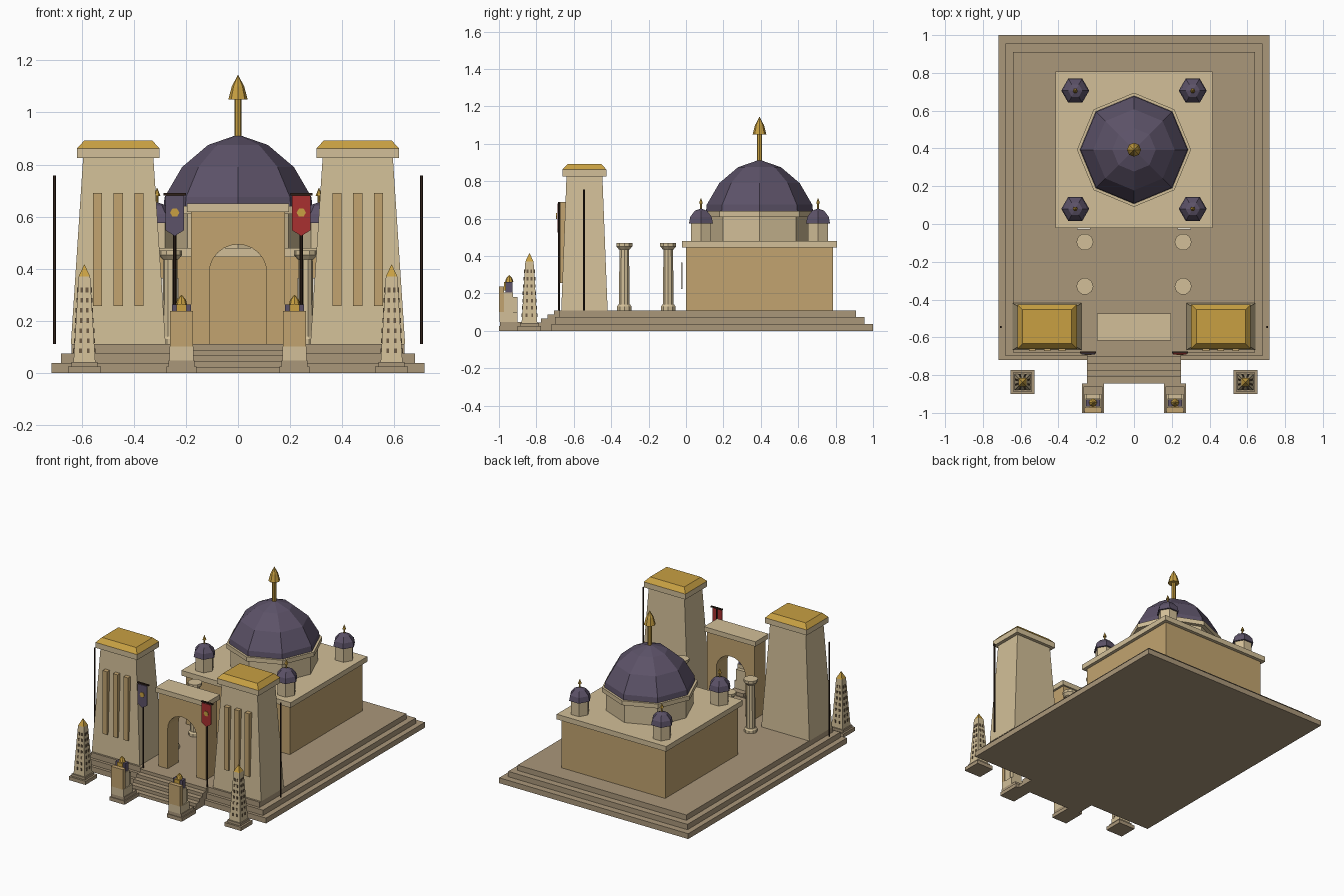
import bpy, bmesh, math

cube = bpy.data.objects.get("Cube")
if cube:
    bpy.data.objects.remove(cube, do_unlink=True)


def material(name, hex_code):
    rgb = [int(hex_code[i:i + 2], 16) / 255 for i in (0, 2, 4)]
    lin = [c / 12.92 if c < 0.04 else ((c + 0.055) / 1.055) ** 2.4 for c in rgb]
    m = bpy.data.materials.new(name)
    m.use_nodes = True
    m.diffuse_color = (*lin, 1)
    m.node_tree.nodes["Principled BSDF"].inputs["Base Color"].default_value = (*lin, 1)
    return m


CREAM = material("cream_stone", "D2BF98")
TAN = material("tan_stone", "C2A470")
PAVING = material("paving_stone", "AA977A")
GOLD = material("gold", "C8A042")
PURPLE = material("purple_tile", "5C5268")
RED = material("red_cloth", "A83030")
DARK = material("dark_wood", "2E2018")
GLYPH = material("carved_brown", "6E5C46")
IVORY = material("ivory", "EEE8DA")


def finish(name, bm, mat):
    bmesh.ops.recalc_face_normals(bm, faces=bm.faces)
    mesh = bpy.data.meshes.new(name)
    bm.to_mesh(mesh)
    bm.free()
    mesh.materials.append(mat)
    ob = bpy.data.objects.new(name, mesh)
    bpy.context.collection.objects.link(ob)
    return ob


def block(name, x, y, z, mat, top=None):
    """Box from (min, max) ranges; top gives half sizes of a tapered upper face."""
    cx, cy = sum(x) / 2, sum(y) / 2
    low = ((x[1] - x[0]) / 2, (y[1] - y[0]) / 2)
    bm = bmesh.new()
    rings = []
    for (hx, hy), h in ((low, z[0]), (top or low, z[1])):
        rings.append([bm.verts.new((cx + sx * hx, cy + sy * hy, h))
                      for sx, sy in ((-1, -1), (1, -1), (1, 1), (-1, 1))])
    bm.faces.new(rings[0])
    bm.faces.new(rings[1])
    for i in range(4):
        j = (i + 1) % 4
        bm.faces.new((rings[0][i], rings[0][j], rings[1][j], rings[1][i]))
    return finish(name, bm, mat)


def centred(name, cx, cy, hx, hy, z, mat, top=None):
    return block(name, (cx - hx, cx + hx), (cy - hy, cy + hy), z, mat, top)


def turned(name, cx, cy, profile, sides, mat):
    """Faceted turned shape from (radius, height) pairs."""
    bm = bmesh.new()
    rings = []
    for r, h in profile:
        if r == 0:
            rings.append([bm.verts.new((cx, cy, h))] * sides)
        else:
            rings.append([bm.verts.new((cx + r * math.cos(math.tau * i / sides),
                                        cy + r * math.sin(math.tau * i / sides), h))
                          for i in range(sides)])
    for a, b in zip(rings, rings[1:]):
        for i in range(sides):
            j = (i + 1) % sides
            bm.faces.new(list(dict.fromkeys((a[i], a[j], b[j], b[i]))))
    for ring in (rings[0], rings[-1]):
        if len(set(ring)) > 2:
            bm.faces.new(ring)
    return finish(name, bm, mat)


def plate(name, outline, y0, y1, mat):
    """Outline in x and z, extruded along y."""
    bm = bmesh.new()
    face = bm.faces.new([bm.verts.new((x, y0, z)) for x, z in outline])
    moved = bmesh.ops.extrude_face_region(bm, geom=[face])["geom"]
    bmesh.ops.translate(bm, vec=(0, y1 - y0, 0),
                        verts=[g for g in moved if isinstance(g, bmesh.types.BMVert)])
    return finish(name, bm, mat)


FLOOR = 0.11

# Stepped platform and front stairs
for i, (hx, front, back) in enumerate(((0.717, -0.72, 1.0), (0.68, -0.70, 0.955), (0.64, -0.68, 0.91))):
    block(f"platform_tier_{i + 1}", (-hx, hx), (front, back),
          (FLOOR * i / 3, FLOOR * (i + 1) / 3), PAVING)
for i in range(5):
    block(f"stair_{i + 1}", (-0.25, 0.25), (-0.845 + 0.035 * i, -0.64),
          (0.022 * i, 0.022 * (i + 1)), PAVING)

# Temple hall
CY = 0.393
centred("hall", 0, CY, 0.393, 0.393, (FLOOR, 0.445), TAN)
centred("hall_roof", 0, CY, 0.415, 0.415, (0.445, 0.48), CREAM)

# Main dome
turned("drum", 0, CY, [(0.275, 0.48), (0.275, 0.61)], 8, CREAM)
turned("drum_cornice", 0, CY, [(0.302, 0.61), (0.302, 0.64)], 8, CREAM)
turned("main_dome", 0, CY,
       [(0.286, 0.64), (0.282, 0.675), (0.215, 0.79), (0.115, 0.875), (0, 0.915)], 8, PURPLE)
turned("dome_mast", 0, CY, [(0.014, 0.9), (0.014, 1.06)], 8, GOLD)
turned("dome_finial", 0, CY, [(0.037, 1.05), (0.024, 1.1), (0, 1.145)], 8, GOLD)

# Corner turrets
for sx in (-1, 1):
    for sy in (-1, 1):
        x, y = 0.311 * sx, CY + 0.313 * sy
        turned("turret", x, y, [(0.062, 0.48), (0.062, 0.578)], 6, CREAM)
        turned("turret_dome", x, y,
               [(0.074, 0.575), (0.066, 0.61), (0.038, 0.642), (0, 0.655)], 6, PURPLE)
        turned("turret_spike", x, y, [(0.005, 0.64), (0.005, 0.68), (0.013, 0.68), (0, 0.712)], 6, GOLD)

# Gateway with arched opening
arch = [(0.11 * math.cos(math.pi * i / 12), 0.385 + 0.108 * math.sin(math.pi * i / 12))
        for i in range(13)]
plate("gateway", [(-0.18, FLOOR), (-0.18, 0.617), (0.18, 0.617), (0.18, FLOOR), (0.11, FLOOR)]
      + arch + [(-0.11, FLOOR)], -0.605, -0.485, TAN)
block("gateway_cap", (-0.195, 0.195), (-0.617, -0.473), (0.617, 0.65), CREAM)


def tower(s):
    x, y = 0.46 * s, -0.543
    centred("tower", x, y, 0.182, 0.124, (FLOOR, 0.825), CREAM, (0.135, 0.096))
    centred("tower_cornice", x, y, 0.158, 0.118, (0.825, 0.862), CREAM)
    centred("tower_gold_roof", x, y, 0.158, 0.118, (0.862, 0.893), GOLD, (0.13, 0.09))
    for k in (-1, 0, 1):
        centred("tower_panel", x + 0.079 * k, -0.65, 0.0175, 0.023, (0.257, 0.69), TAN)
    turned("tower_side_pole", 0.705 * s, -0.545, [(0.006, FLOOR), (0.006, 0.757)], 6, DARK)


def column(x, y):
    turned("column_base", x, y, [(0.041, FLOOR), (0.041, 0.13), (0.034, 0.14)], 10, CREAM)
    turned("column_shaft", x, y, [(0.03, 0.14), (0.027, 0.445)], 10, CREAM)
    turned("column_capital", x, y, [(0.03, 0.435), (0.045, 0.452), (0.045, 0.47)], 10, CREAM)


def obelisk(s):
    x, y = 0.59 * s, -0.837
    centred("obelisk_base", x, y, 0.063, 0.063, (0, 0.025), PAVING)
    centred("obelisk_step", x, y, 0.05, 0.05, (0.025, 0.042), PAVING)
    centred("obelisk_shaft", x, y, 0.042, 0.042, (0.042, 0.37), CREAM, (0.022, 0.022))
    centred("obelisk_tip", x, y, 0.022, 0.022, (0.37, 0.415), GOLD, (0.001, 0.001))
    # Carved marks in two rows on every face
    for row in range(7):
        z = 0.075 + 0.039 * row
        half = 0.042 - 0.02 * (z - 0.042) / 0.328
        for k in (-1, 1):
            for d in (-1, 1):
                off = k * half * 0.38
                centred("obelisk_mark", x + off, y + d * half, 0.005, 0.003, (z, z + 0.018), GLYPH)
                centred("obelisk_mark", x + d * half, y + off, 0.003, 0.005, (z, z + 0.018), GLYPH)


def guardian(s):
    x = 0.217 * s
    block("guardian_base", (x - 0.057, x + 0.057), (-1.0, -0.845), (0, 0.025), PAVING)
    block("guardian_step", (x - 0.05, x + 0.05), (-0.995, -0.86), (0.025, 0.048), PAVING)
    block("guardian_plinth", (x - 0.046, x + 0.046), (-0.998, -0.9), (0.048, 0.1), CREAM)
    block("guardian_front_slab", (x - 0.045, x + 0.045), (-1.0, -0.972), (0.1, 0.237), TAN)
    block("guardian_body", (x - 0.04, x + 0.04), (-0.972, -0.925), (0.1, 0.205), CREAM)
    block("guardian_back", (x - 0.034, x + 0.034), (-0.925, -0.9), (0.1, 0.18), CREAM)
    block("guardian_headdress", (x - 0.036, x + 0.036), (-0.965, -0.928), (0.205, 0.262), PURPLE)
    centred("guardian_face", x, -0.962, 0.02, 0.01, (0.215, 0.262), GOLD)
    turned("guardian_crown", x, -0.945, [(0.022, 0.262), (0.017, 0.28), (0, 0.3)], 8, GOLD)


def banner(s, cloth):
    x, y = 0.243 * s, -0.68
    turned("banner_pole", x, y, [(0.006, FLOOR), (0.006, 0.69)], 6, DARK)
    centred("banner_crossbar", x, y, 0.043, 0.005, (0.681, 0.69), DARK)
    plate("banner_cloth", [(x - 0.036, 0.681), (x - 0.036, 0.548), (x, 0.525),
                           (x + 0.036, 0.548), (x + 0.036, 0.681)], y - 0.011, y - 0.006, cloth)
    plate("banner_emblem", [(x + 0.018 * math.cos(math.tau * i / 6),
                             0.615 + 0.018 * math.sin(math.tau * i / 6)) for i in range(6)],
          y - 0.014, y - 0.01, GOLD)


for side, cloth in ((-1, PURPLE), (1, RED)):
    tower(side)
    obelisk(side)
    guardian(side)
    banner(side, cloth)
    for y in (-0.095, -0.33):
        column(0.26 * side, y)
    # Pale panels hung before the hall wall
    centred("hall_panel", 0.265 * side, -0.024, 0.036, 0.004, (0.225, 0.365), IVORY)
